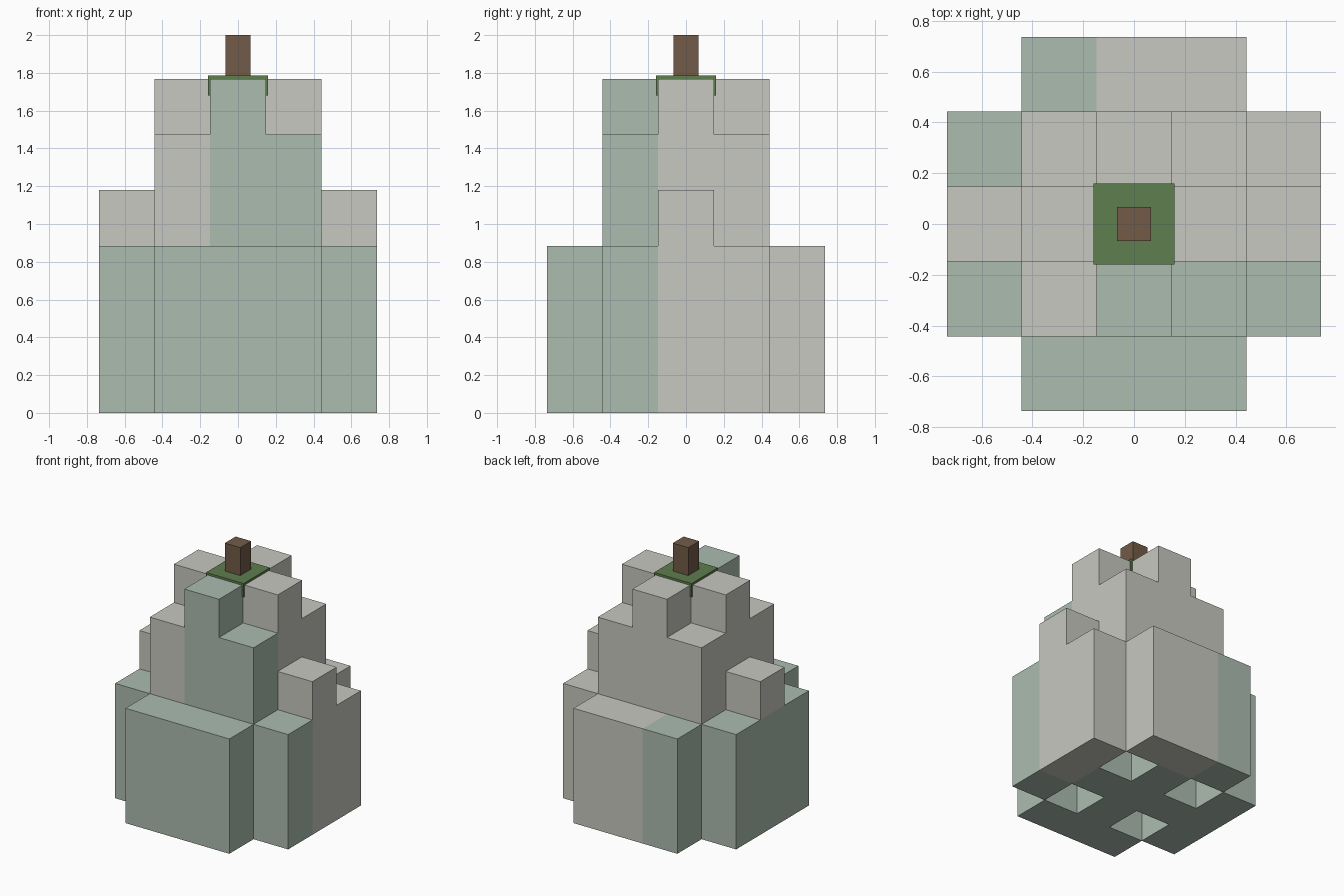
import bpy, bmesh
from mathutils import Vector

if "Cube" in bpy.data.objects:
    bpy.data.objects.remove(bpy.data.objects["Cube"])

U = 0.2947  # edge of one block


def material(name, rgb):
    lin = [(c / 255 / 12.92) if c / 255 <= 0.04045 else ((c / 255 + 0.055) / 1.055) ** 2.4 for c in rgb]
    m = bpy.data.materials.new(name)
    m.diffuse_color = (*lin, 1)
    m.use_nodes = True
    m.node_tree.nodes["Principled BSDF"].inputs["Base Color"].default_value = m.diffuse_color
    return m


pale_grey = material("pale_grey", (200, 200, 193))
sage_green = material("sage_green", (171, 188, 176))
leaf_green = material("leaf_green", (94, 126, 78))
bark_brown = material("bark_brown", (114, 91, 71))


def link(name, bm, mats):
    me = bpy.data.meshes.new(name)
    bm.to_mesh(me)
    bm.free()
    for m in mats:
        me.materials.append(m)
    ob = bpy.data.objects.new(name, me)
    bpy.context.collection.objects.link(ob)
    return ob


def box(name, half, z0, z1, mat):
    bm = bmesh.new()
    bmesh.ops.create_cube(bm, size=1)
    for v in bm.verts:
        v.co = Vector((v.co.x * 2 * half, v.co.y * 2 * half, z0 + (v.co.z + 0.5) * (z1 - z0)))
    return link(name, bm, [mat])


def column(i, j):
    """Bottom and top of a block column, in blocks."""
    a, b = abs(i), abs(j)
    if a == 2 and b == 2:
        return 0, 0
    if max(a, b) == 2:
        return 0, 4 if (a == 2 and b == 0) else 3
    if a == 1 and b == 1:
        return 3, 5      # corner columns are open underneath
    return 0, 6


def is_green(i, j, k):
    if k < 3 and (i == -2 or max(abs(i), abs(j)) < 2):
        return True      # left side and inner core
    if j == -2 or (i, j) == (-1, 2):
        return True
    if i == -2:
        return j != 0
    return j == -1 and i >= 0


# Stepped block body: only the exposed faces of the blocks
cells = {(i, j, k) for i in range(-2, 3) for j in range(-2, 3) for k in range(*column(i, j))}
bm = bmesh.new()
for c in sorted(cells):
    for axis in range(3):
        for s in (-1, 1):
            n = list(c)
            n[axis] += s
            if tuple(n) in cells:
                continue
            p, q = (axis + 1) % 3, (axis + 2) % 3
            corners = [(-1, -1), (1, -1), (1, 1), (-1, 1)][::s]
            vs = []
            for dp, dq in corners:
                co = [c[0], c[1], c[2] + 0.5]
                co[axis] += 0.5 * s
                co[p] += 0.5 * dp
                co[q] += 0.5 * dq
                vs.append(bm.verts.new(Vector(co) * U))
            bm.faces.new(vs).material_index = int(is_green(*c))
bmesh.ops.remove_doubles(bm, verts=bm.verts, dist=0.001)
link("block_body", bm, [pale_grey, sage_green])

# Leaf cap and stem
box("leaf_cap", 0.16, 1.68, 1.785, leaf_green)
box("stem", 0.066, 1.75, 2.0, bark_brown)
